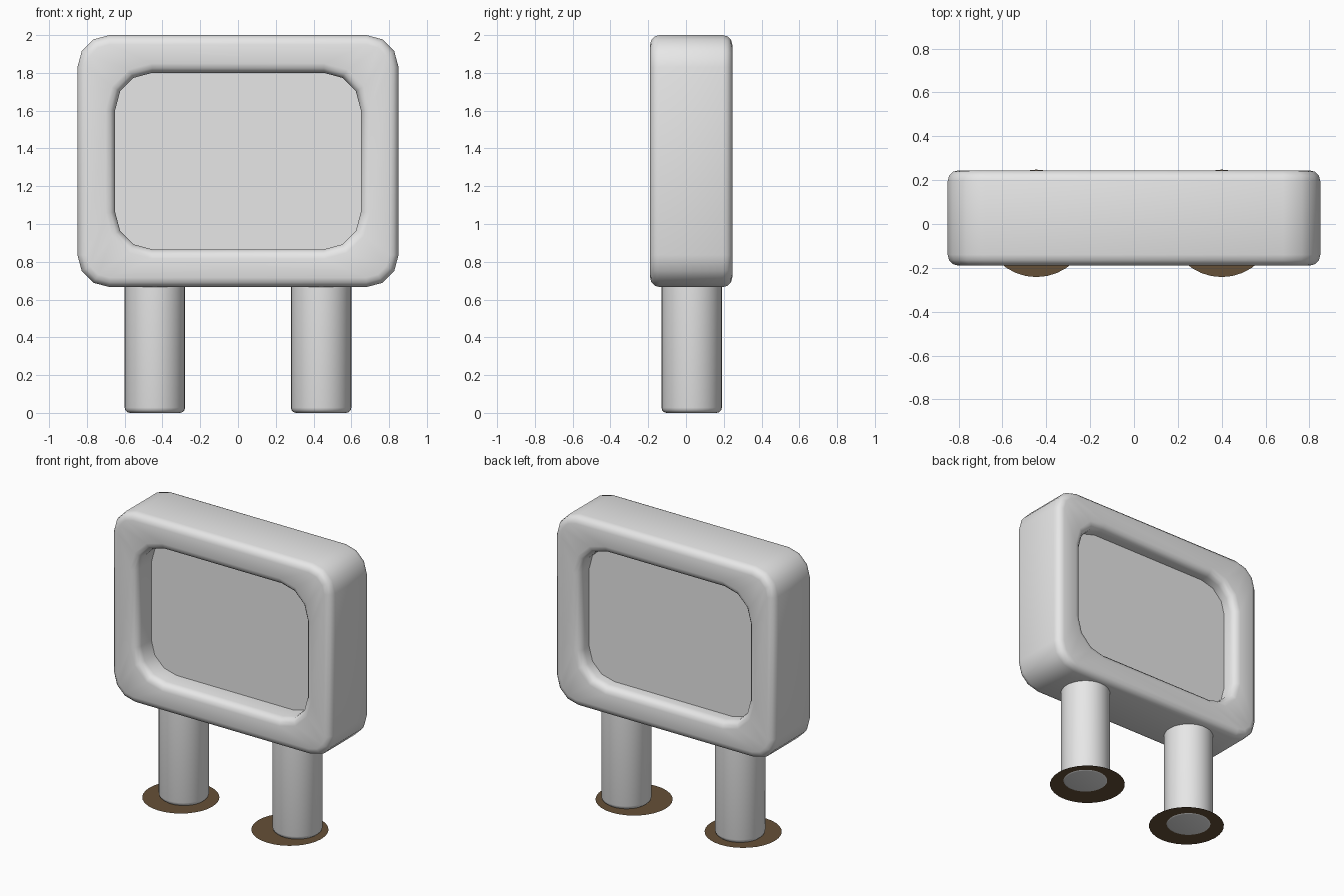
import bpy, bmesh
from math import sin, cos, pi, radians

cube = bpy.data.objects.get("Cube")
if cube:
    bpy.data.objects.remove(cube, do_unlink=True)


def material(name, colour):
    m = bpy.data.materials.new(name)
    m.use_nodes = True
    m.diffuse_color = (*colour, 1)
    m.node_tree.nodes["Principled BSDF"].inputs["Base Color"].default_value = (*colour, 1)
    return m


grey = material("light grey", (0.8, 0.8, 0.8))
brown = material("earth brown", (0.13, 0.08, 0.038))


def finish(name, bm, mat, smooth=True):
    bmesh.ops.recalc_face_normals(bm, faces=bm.faces)
    mesh = bpy.data.meshes.new(name)
    bm.to_mesh(mesh)
    bm.free()
    mesh.materials.append(mat)
    obj = bpy.data.objects.new(name, mesh)
    bpy.context.collection.objects.link(obj)
    if smooth:
        bpy.ops.object.select_all(action="DESELECT")
        obj.select_set(True)
        bpy.context.view_layer.objects.active = obj
        bpy.ops.object.shade_smooth_by_angle(angle=radians(50))
    return obj


def loft(name, rings, mat):
    """Skin a stack of equal point rings and cap both ends."""
    bm = bmesh.new()
    loops = [[bm.verts.new(p) for p in ring] for ring in rings]
    for a, b in zip(loops, loops[1:]):
        for i in range(len(a)):
            j = (i + 1) % len(a)
            bm.faces.new((a[i], a[j], b[j], b[i]))
    bm.faces.new(loops[0])
    bm.faces.new(loops[-1])
    return finish(name, bm, mat)


def rounded_rect(hx, hz, r, y, cz, steps=3):
    ring = []
    for corner, (sx, sz) in enumerate([(1, 1), (-1, 1), (-1, -1), (1, -1)]):
        for k in range(steps + 1):
            a = (corner + k / steps) * pi / 2
            ring.append((sx * (hx - r) + r * cos(a), y, cz + sz * (hz - r) + r * sin(a)))
    return ring


def circle(x, y, z, r, n=32):
    return [(x + r * cos(2 * pi * i / n), y + r * sin(2 * pi * i / n), z) for i in range(n)]


# Frame: rounded ring with a recessed panel on the front and the back
FRONT, BACK, EDGE = -0.19, 0.245, 0.05
ARC = [(sin(k * pi / 6), 1 - cos(k * pi / 6)) for k in range(4)]


def opening(grow, y):
    return rounded_rect(0.65 + grow, 0.467 + grow, 0.195 + grow, y, 1.333)


def outline(shrink, y):
    return rounded_rect(0.85 - shrink, 0.667 - shrink, 0.17 - shrink, y, 1.333)


def half(face_y, panel_y, d):
    lip = [opening(EDGE * (1 - c), face_y + d * EDGE * (1 - s)) for s, c in
           [(s, 1 - e) for s, e in ARC]]
    lip = [opening(EDGE * e, face_y + d * EDGE * (1 - s)) for s, e in ARC]
    rim = [outline(EDGE * (1 - s), face_y + d * EDGE * e) for s, e in ARC]
    return [opening(0, panel_y)] + lip + rim


loft("screen_frame", half(FRONT, -0.03, 1) + half(BACK, 0.143, -1)[::-1], grey)

# Legs with softened feet, and the flat ground discs beneath them
for side, x, disc_x in (("right", -0.44, -0.445), ("left", 0.44, 0.40)):
    foot = [circle(x, 0.03, 0.028 * e, 0.132 + 0.028 * s) for s, e in ARC]
    loft(side + "_leg", foot + [circle(x, 0.03, 0.75, 0.16)], grey)

    bm = bmesh.new()
    bm.faces.new([bm.verts.new(p) for p in circle(disc_x, 0.003, 0.003, 0.245)])
    finish(side + "_ground_disc", bm, brown, smooth=False)
